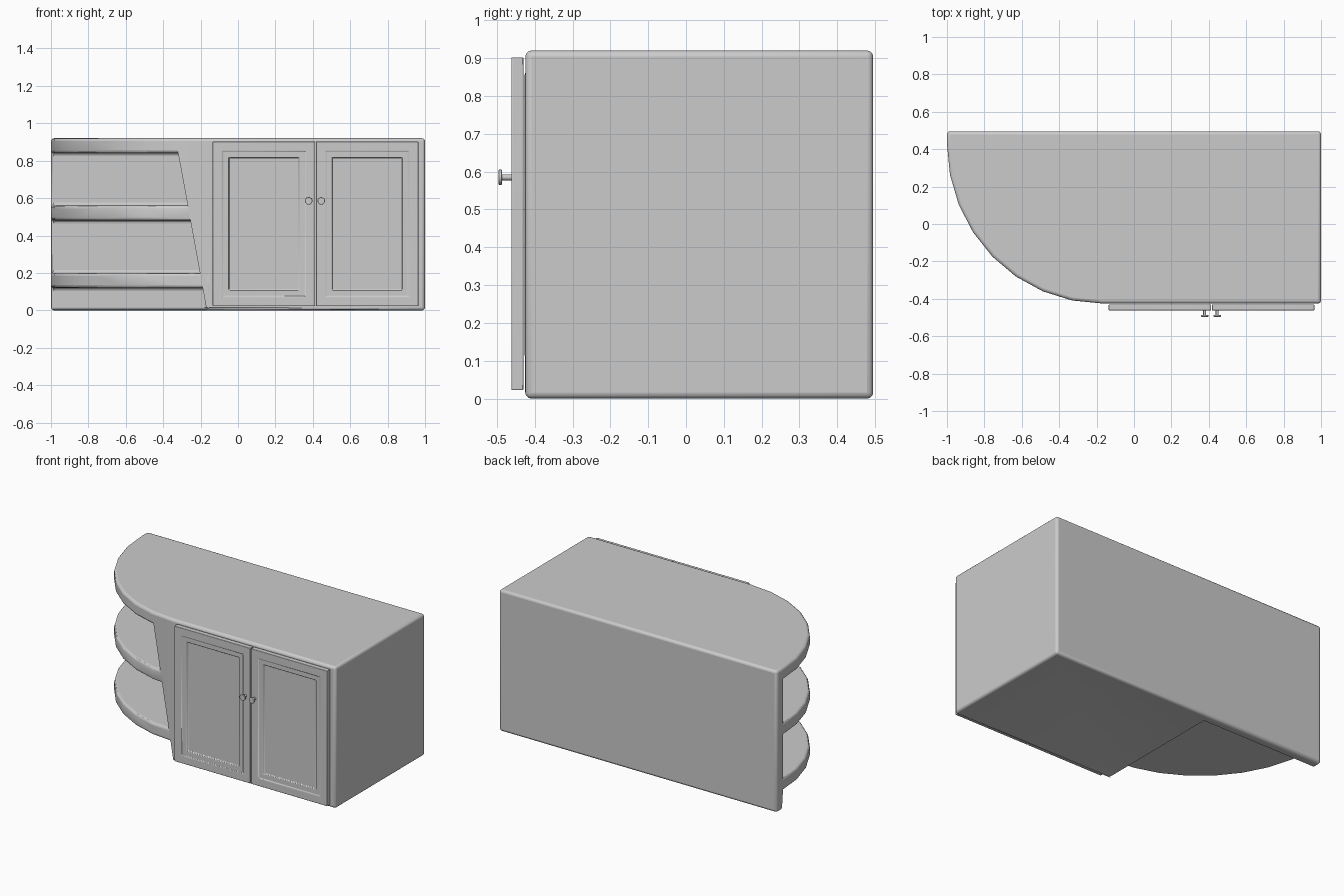
import bpy, bmesh, math
from mathutils import Matrix

cube = bpy.data.objects.get("Cube")
if cube:
    bpy.data.objects.remove(cube)

grey = bpy.data.materials.new("plain_grey")
grey.use_nodes = True
grey.diffuse_color = (0.6, 0.6, 0.6, 1)
grey.node_tree.nodes["Principled BSDF"].inputs["Base Color"].default_value = grey.diffuse_color


def make_object(name, bm):
    bmesh.ops.recalc_face_normals(bm, faces=bm.faces)
    mesh = bpy.data.meshes.new(name)
    bm.to_mesh(mesh)
    bm.free()
    mesh.materials.append(grey)
    obj = bpy.data.objects.new(name, mesh)
    bpy.context.collection.objects.link(obj)
    return obj


def add_box(bm, x0, x1, y0, y1, z0, z1):
    centre = Matrix.Translation(((x0 + x1) / 2, (y0 + y1) / 2, (z0 + z1) / 2))
    size = Matrix.Diagonal((x1 - x0, y1 - y0, z1 - z0, 1))
    return bmesh.ops.create_cube(bm, size=1, matrix=centre @ size)["verts"]


def bevel(obj, width, segments):
    mod = obj.modifiers.new("soft_edges", 'BEVEL')
    mod.width = width
    mod.segments = segments
    mod.limit_method = 'ANGLE'
    mod.angle_limit = math.radians(40)


def smooth(obj, angle):
    bpy.ops.object.select_all(action='DESELECT')
    obj.select_set(True)
    bpy.context.view_layer.objects.active = obj
    bpy.ops.object.shade_smooth_by_angle(angle=math.radians(angle))


HEIGHT, FRONT, BACK = 0.92, -0.425, 0.495
SIDE, PANEL = -0.17, 0.43          # open shelf boundary and back panel face

# Cabinet body: rounded-end outline, extruded upwards
bm = bmesh.new()
outline = [(1, FRONT), (1, BACK), (-1, BACK)]
for i in range(9):
    a = math.radians(90) * i / 8
    outline.append((SIDE - (1 + SIDE) * math.cos(a), PANEL - (PANEL - FRONT) * math.sin(a)))
base = bm.faces.new([bm.verts.new((x, y, 0)) for x, y in outline])
top = bmesh.ops.extrude_face_region(bm, geom=[base])["geom"]
bmesh.ops.translate(bm, vec=(0, 0, HEIGHT), verts=[v for v in top if isinstance(v, bmesh.types.BMVert)])
body = make_object("cabinet_body", bm)

# Openings between the shelves
bm = bmesh.new()
for z0, z1 in ((-0.2, 0.12), (0.2, 0.48), (0.56, 0.84)):
    add_box(bm, -1.3, SIDE, -0.8, PANEL, z0, z1)
cutter = make_object("shelf_gap_cutter", bm)
cutter.hide_render = True
cutter.hide_viewport = True
cut = body.modifiers.new("shelf_gaps", 'BOOLEAN')
cut.operation = 'DIFFERENCE'
cut.solver = 'EXACT'
cut.object = cutter
bevel(body, 0.016, 3)
smooth(body, 40)


# Doors with a stepped, recessed panel
def make_door(name, x0, x1):
    bm = bmesh.new()
    add_box(bm, x0, x1, -0.462, -0.43, 0.022, 0.902)
    bm.normal_update()
    face = min(bm.faces, key=lambda f: f.calc_center_median().y)
    for thickness, depth in ((0.05, 0), (0.004, -0.004), (0.03, 0), (0.004, -0.01)):
        bmesh.ops.inset_region(bm, faces=[face], thickness=thickness, depth=depth, use_even_offset=True)
    door = make_object(name, bm)
    bevel(door, 0.005, 2)
    smooth(door, 30)


make_door("right_door", -0.135, 0.412)
make_door("left_door", 0.417, 0.964)


# Knobs: a thin stem and a flat round cap
def make_knob(name, x):
    bm = bmesh.new()
    for radius, y0, y1 in ((0.008, -0.455, -0.488), (0.02, -0.486, -0.496)):
        place = Matrix.Translation((x, (y0 + y1) / 2, 0.585)) @ Matrix.Rotation(math.radians(90), 4, 'X')
        bmesh.ops.create_cone(bm, cap_ends=True, segments=20, radius1=radius, radius2=radius,
                              depth=y0 - y1, matrix=place)
    knob = make_object(name, bm)
    bevel(knob, 0.002, 2)
    smooth(knob, 40)


make_knob("right_knob", 0.378)
make_knob("left_knob", 0.445)
